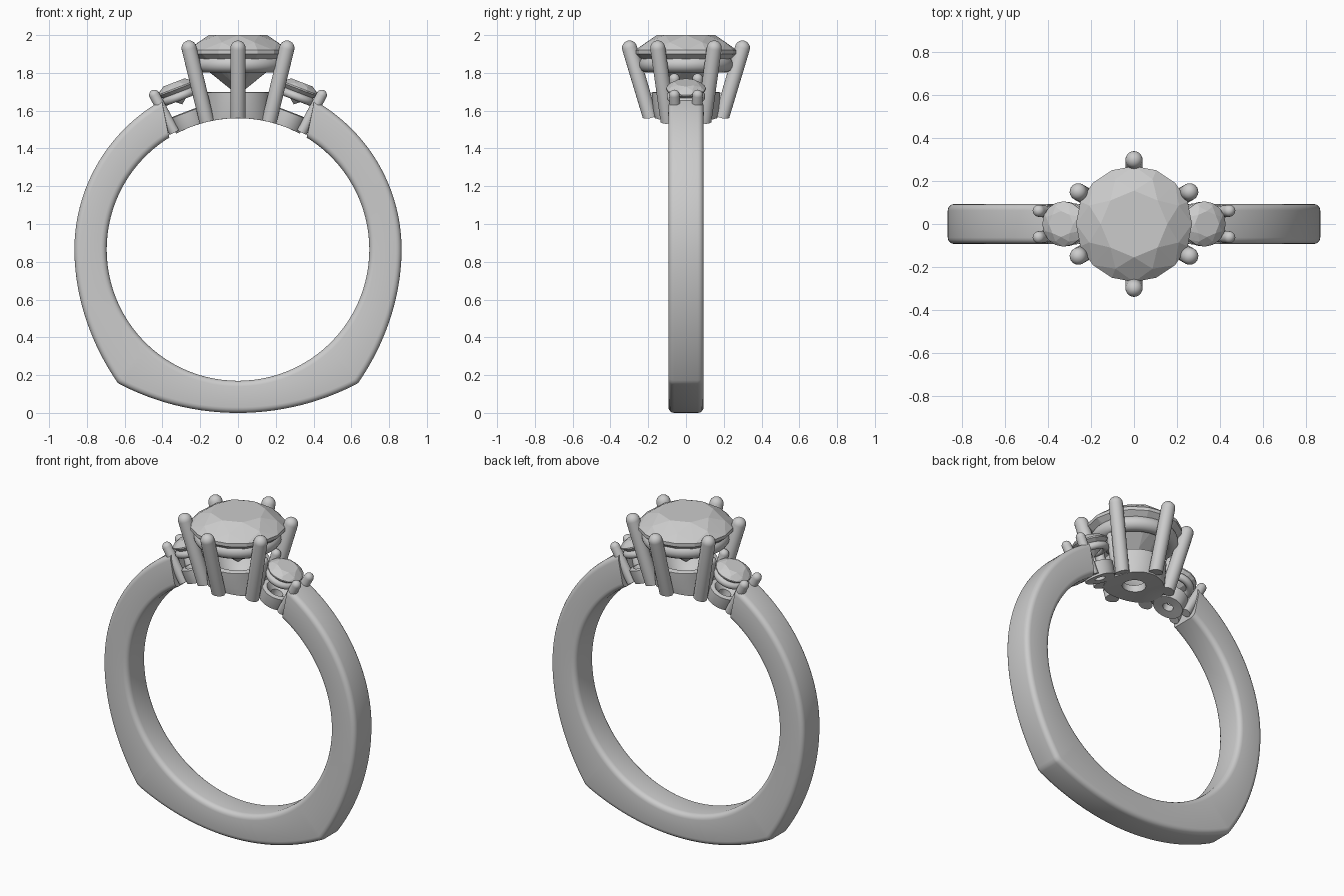
import bpy, bmesh, math
from math import sin, cos, pi, radians, hypot
from mathutils import Matrix, Vector

if "Cube" in bpy.data.objects:
    bpy.data.objects.remove(bpy.data.objects["Cube"])

CZ, R_IN = 0.865, 0.695          # finger hole centre height and radius


def finish(name, bm, smooth=True, trim=True):
    """Keep metal out of the finger hole, then make the object."""
    if trim:
        for v in bm.verts:
            d = hypot(v.co.x, v.co.z - CZ)
            if d < R_IN:
                v.co.x *= R_IN / d
                v.co.z = CZ + (v.co.z - CZ) * R_IN / d
    bmesh.ops.recalc_face_normals(bm, faces=bm.faces)
    me = bpy.data.meshes.new(name)
    bm.to_mesh(me)
    bm.free()
    ob = bpy.data.objects.new(name, me)
    bpy.context.collection.objects.link(ob)
    if smooth:
        bpy.ops.object.select_all(action='DESELECT')
        ob.select_set(True)
        bpy.context.view_layer.objects.active = ob
        bpy.ops.object.shade_smooth_by_angle(angle=radians(35))
    return ob


def skin(bm, loops, closed):
    """Join successive closed loops of points with quads."""
    rings = [[bm.verts.new(p) for p in lp] for lp in loops]
    n = len(rings[0])
    for i in range(len(rings) if closed else len(rings) - 1):
        a, b = rings[i], rings[(i + 1) % len(rings)]
        for j in range(n):
            k = (j + 1) % n
            bm.faces.new((a[j], a[k], b[k], b[j]))
    if not closed:
        bm.faces.new(rings[0])
        bm.faces.new(rings[-1])


def lathe(name, profile, mat, seg=48, closed=True):
    bm = bmesh.new()
    loops = [[mat @ Vector((r * cos(2 * pi * j / seg), r * sin(2 * pi * j / seg), z))
              for j in range(seg)] for r, z in profile]
    skin(bm, loops, closed)
    return finish(name, bm)


def prong(name, base, tip, r):
    base, tip = Vector(base), Vector(tip)
    d = tip - base
    L = d.length
    mat = Matrix.Translation(base) @ d.to_track_quat('Z', 'Y').to_matrix().to_4x4()
    prof = [(r, 0)] + [(r * cos(a), L - r + r * sin(a))
                       for a in [radians(15 * i) for i in range(6)] + [radians(86)]]
    lathe(name, prof, mat, 20, closed=False)


def collar(name, major, minor, z, mat):
    prof = [(major + minor * cos(2 * pi * i / 16), z + minor * sin(2 * pi * i / 16))
            for i in range(16)]
    lathe(name, prof, mat)


def stone(name, s, mat):
    """Brilliant cut: table, crown points, girdle, pavilion points, culet."""
    bm = bmesh.new()
    rows = [(8, 0, .155, .09), (8, .5, .225, .052), (16, 0, .27, .01),
            (16, 0, .27, -.01), (8, .5, .10, -.153), (1, 0, 0, -.228)]
    for n, off, r, z in rows:
        for k in range(n):
            a = 2 * pi * (k + off) / n
            bm.verts.new(mat @ (Vector((r * cos(a), r * sin(a), z)) * s))
    bmesh.ops.convex_hull(bm, input=bm.verts)
    bmesh.ops.dissolve_limit(bm, angle_limit=radians(1), verts=bm.verts, edges=bm.edges)
    finish(name, bm, smooth=False, trim=False)


# Shank: rounded section swept round the finger, with a wide-cornered base
def outer_radius(phi):
    p = math.degrees(phi)
    if p < 90:
        side = .866 + .02 * ((90 - p) / 62) ** 2
    else:
        side = .866 + .083 * ((p - 90) / 47.6) ** 2.2
    base = .5 * cos(phi) + math.sqrt(1.365 ** 2 - .25 * sin(phi) ** 2)
    return min(side, base)


def section(phi_deg):
    ph = radians(phi_deg)
    ro = outer_radius(min(ph, 2 * pi - ph))
    hw, c = .093, .03
    pts = []
    for cy, cr, a0 in ((hw - c, ro - c, 0), (c - hw, ro - c, 90),
                       (c - hw, R_IN + c, 180), (hw - c, R_IN + c, 270)):
        for i in range(5):
            a = radians(a0 + 22.5 * i)
            y, r = cy + c * cos(a), cr + c * sin(a)
            # slanted ends meet the side heads
            t = (ro - r) / (ro - R_IN)
            end = max(0, 1 - (min(phi_deg, 360 - phi_deg) - 27) / 8)
            p = ph + radians(4.5 * t * end) * (1 if phi_deg < 180 else -1)
            pts.append((r * sin(p), y, CZ + r * cos(p)))
    return pts


bm = bmesh.new()
skin(bm, [section(27 + 306 * i / 306) for i in range(307)], closed=False)
finish("shank", bm)

# Centre head
stone("centre_stone", 1, Matrix.Translation((0, 0, 1.91)))
collar("centre_collar", .205, .044, 1.845, Matrix())
lathe("centre_base", [(.165, 1.5), (.175, 1.6), (.182, 1.695), (.172, 1.70), (.15, 1.70),
                      (.10, 1.62), (.065, 1.60), (.065, 1.53), (.11, 1.5)], Matrix())
for i in range(6):
    a = radians(30 + 60 * i)
    x0 = .19 * cos(a)
    z0 = CZ + math.sqrt(R_IN ** 2 - x0 ** 2)
    prong(f"centre_prong_{i + 1}", (x0, .19 * sin(a), z0),
          (.31 * cos(a), .31 * sin(a), 1.97), .04)

# Side heads, tilted outward on both sides
for s, side in ((-1, "left"), (1, "right")):
    tilt = Matrix.Translation((0, 0, CZ)) @ Matrix.Rotation(radians(21 * s), 4, 'Y')
    stone(side + "_stone", .39, tilt @ Matrix.Translation((0, 0, .912)))
    collar(side + "_collar", .08, .022, .868, tilt)
    lathe(side + "_base", [(.085, .68), (.092, .73), (.095, .775), (.07, .78),
                           (.035, .745), (.03, .68)], tilt)
    for t in (-1, 1):
        for y in (-1, 1):
            prong(f"{side}_prong_{t}_{y}", tilt @ Vector((.092 * t, .05 * y, .70)),
                  tilt @ Vector((.124 * t, .063 * y, .95)), .028)
